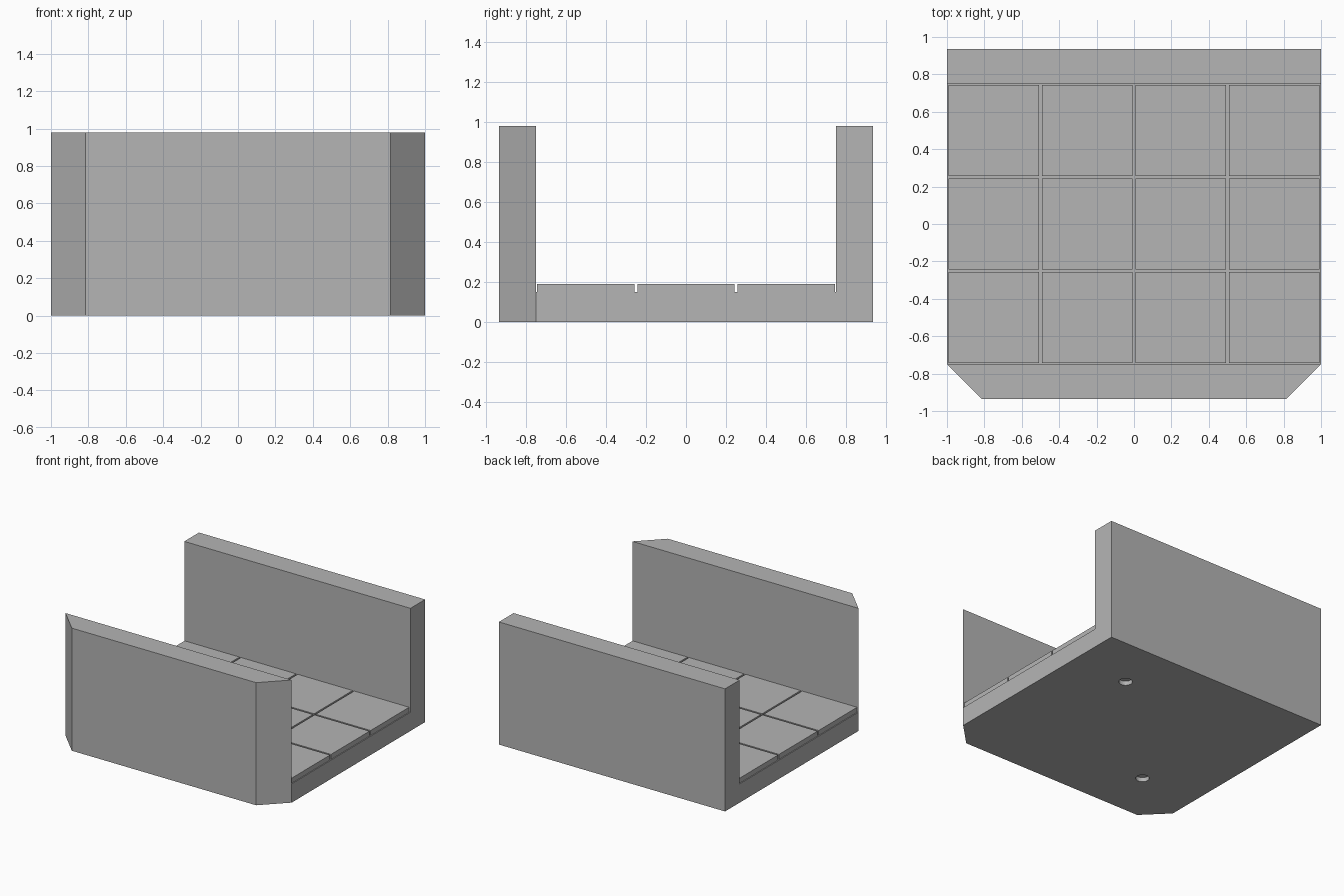
import bpy, bmesh

cube = bpy.data.objects.get("Cube")
if cube:
    bpy.data.objects.remove(cube, do_unlink=True)

HALF_X, HALF_Y, INNER_Y = 1.0, 0.935, 0.75
WALL_TOP, SLAB_TOP, TILE_TOP = 0.98, 0.15, 0.19
TILE, GAP = 0.5, 0.007

stone = bpy.data.materials.new("stone grey")
stone.use_nodes = True
grey = (0.46, 0.46, 0.46, 1)
stone.diffuse_color = grey
stone.node_tree.nodes["Principled BSDF"].inputs["Base Color"].default_value = grey


def finish(name, bm):
    bmesh.ops.recalc_face_normals(bm, faces=bm.faces)
    mesh = bpy.data.meshes.new(name)
    bm.to_mesh(mesh)
    bm.free()
    mesh.materials.append(stone)
    obj = bpy.data.objects.new(name, mesh)
    bpy.context.collection.objects.link(obj)
    return obj


def raise_faces(bm, faces, height):
    """Extrude flat faces straight up into a solid."""
    result = bmesh.ops.extrude_face_region(bm, geom=faces, use_keep_orig=True)
    top = [v for v in result["geom"] if isinstance(v, bmesh.types.BMVert)]
    bmesh.ops.translate(bm, verts=top, vec=(0, 0, height))


def add_prism(bm, plan, bottom, top):
    face = bm.faces.new([bm.verts.new((x, y, bottom)) for x, y in plan])
    raise_faces(bm, [face], top - bottom)


def rect(x0, x1, y0, y1):
    return [(x0, y0), (x1, y0), (x1, y1), (x0, y1)]


def prism(name, plan, bottom, top):
    bm = bmesh.new()
    add_prism(bm, plan, bottom, top)
    return finish(name, bm)


def cut(target, cutter):
    cutter.hide_render = True
    mod = target.modifiers.new("cut", "BOOLEAN")
    mod.operation = "DIFFERENCE"
    mod.solver = "EXACT"
    mod.object = cutter
    bpy.context.view_layer.objects.active = target
    bpy.ops.object.modifier_apply(modifier=mod.name)
    bpy.data.objects.remove(cutter, do_unlink=True)


# Walls: the front one has its outer corners cut off at an angle
chamfer = HALF_Y - INNER_Y
prism("back_wall", rect(-HALF_X, HALF_X, INNER_Y, HALF_Y), 0, WALL_TOP)
prism("front_wall", [(-HALF_X, -INNER_Y), (chamfer - HALF_X, -HALF_Y),
                     (HALF_X - chamfer, -HALF_Y), (HALF_X, -INNER_Y)], 0, WALL_TOP)

# Floor slab
slab = prism("floor_slab", rect(-HALF_X, HALF_X, -INNER_Y, INNER_Y), 0, SLAB_TOP)

# Rectangular groove in the underside
bm = bmesh.new()
outer = rect(-0.95, 0.95, -0.705, 0.705)
panel = bm.faces.new([bm.verts.new((x, y, -0.05)) for x, y in outer])
ring = bmesh.ops.inset_region(bm, faces=[panel], thickness=0.03)["faces"]
bmesh.ops.delete(bm, geom=[panel], context="FACES_ONLY")
raise_faces(bm, ring, 0.09)
cut(slab, finish("groove_cutter", bm))

# Two round sockets on a diagonal of the underside
for side in (-1, 1):
    bm = bmesh.new()
    disc = bmesh.ops.create_circle(bm, cap_ends=True, segments=32, radius=0.05)
    bmesh.ops.translate(bm, verts=disc["verts"], vec=(0.5 * side, 0.5 * side, -0.05))
    raise_faces(bm, list(bm.faces), 0.085)
    cut(slab, finish("socket_cutter", bm))

# Floor tiles, four by three with narrow joints
bm = bmesh.new()
for column in range(4):
    for row in range(3):
        x = -HALF_X + column * TILE
        y = -INNER_Y + row * TILE
        add_prism(bm, rect(x + GAP, x + TILE - GAP, y + GAP, y + TILE - GAP),
                  SLAB_TOP, TILE_TOP)
finish("floor_tiles", bm)
